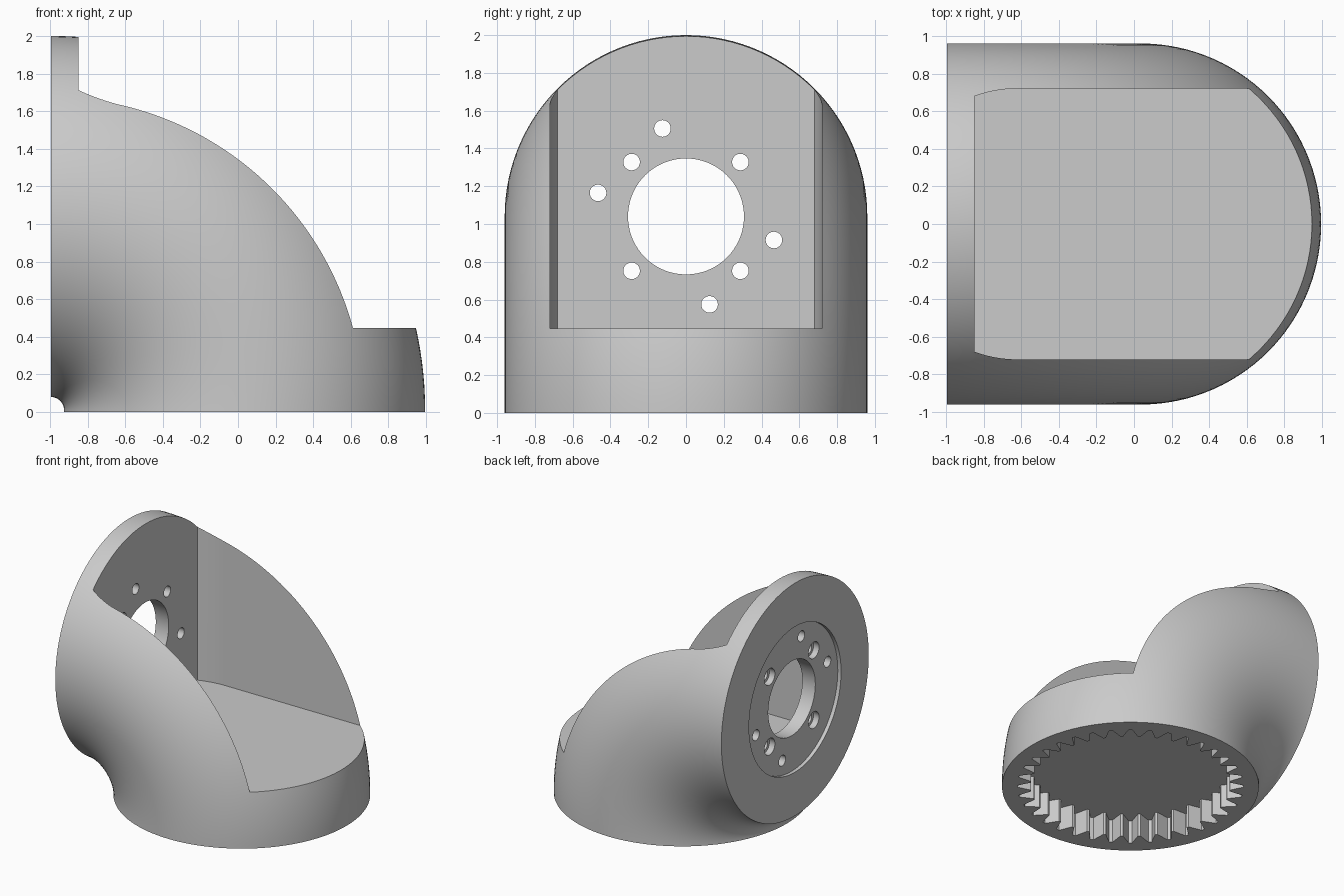
import bpy, bmesh, math

cube = bpy.data.objects.get("Cube")
if cube:
    bpy.data.objects.remove(cube, do_unlink=True)

BEND_X, LIP = -0.995, 0.01      # bend axis position
BEND_R, TUBE_R = 1.03, 0.96     # bend radius and tube radius
FACE_Z = BEND_R + LIP           # height of the flange centre

grey = bpy.data.materials.new("plain grey")
grey.use_nodes = True
grey.diffuse_color = (0.595, 0.595, 0.595, 1)
grey.node_tree.nodes["Principled BSDF"].inputs["Base Color"].default_value = grey.diffuse_color


def loft(name, rings):
    """Closed solid through rings of equal point count."""
    bm = bmesh.new()
    loops = [[bm.verts.new(p) for p in ring] for ring in rings]
    n = len(loops[0])
    for a, b in zip(loops, loops[1:]):
        for i in range(n):
            j = (i + 1) % n
            bm.faces.new((a[i], a[j], b[j], b[i]))
    bm.faces.new(loops[0])
    bm.faces.new(loops[-1])
    bmesh.ops.recalc_face_normals(bm, faces=bm.faces)
    mesh = bpy.data.meshes.new(name)
    bm.to_mesh(mesh)
    bm.free()
    mesh.materials.append(grey)
    obj = bpy.data.objects.new(name, mesh)
    bpy.context.collection.objects.link(obj)
    return obj


def circle(radius, n, cu=0.0, cv=0.0):
    return [(cu + radius * math.cos(2 * math.pi * i / n),
             cv + radius * math.sin(2 * math.pi * i / n)) for i in range(n)]


def cut(profile, start, end, along_x=False):
    """Subtract a prism running along z, or along x from a (y, z) profile."""
    if along_x:
        rings = [[(w, u, v) for u, v in profile] for w in (start, end)]
    else:
        rings = [[(u, v, w) for u, v in profile] for w in (start, end)]
    cutter = loft("cutter", rings)
    cutter.hide_render = True
    mod = body.modifiers.new("cut", "BOOLEAN")
    mod.operation = "DIFFERENCE"
    mod.solver = "EXACT"
    mod.object = cutter
    bpy.ops.object.modifier_apply(modifier=mod.name)
    bpy.data.objects.remove(cutter, do_unlink=True)


# Solid quarter-bend elbow with a short straight lip at the base
section = circle(TUBE_R, 120)
rings = [[(BEND_X + BEND_R + u, v, 0) for u, v in section]]
STEPS = 48
for s in range(STEPS + 1):
    a = math.pi / 2 * s / STEPS
    rings.append([(BEND_X + (BEND_R + u) * math.cos(a), v,
                   LIP + (BEND_R + u) * math.sin(a)) for u, v in section])
body = loft("elbow_housing", rings)
bpy.ops.object.select_all(action="DESELECT")
bpy.context.view_layer.objects.active = body
body.select_set(True)

# Open pocket, its side walls curving inwards next to the flange
side = [(1.3, 0.72)]
for i in range(9):
    t = i / 8
    side.append((-0.62 - 0.227 * t, 0.72 - 0.04 * t * t))
cut(side + [(x, -y) for x, y in reversed(side)], 0.447, 2.3)

# Round recess and bore in the flange
cut(circle(0.60, 96, 0, FACE_Z), -1.2, -0.965, True)
cut(circle(0.307, 72, 0, FACE_Z), -1.2, -0.7, True)

# Four counterbored holes and four plain holes
for k in range(4):
    a = math.radians(45 + 90 * k)
    y, z = 0.407 * math.cos(a), FACE_Z + 0.407 * math.sin(a)
    cut(circle(0.068, 28, y, z), -1.2, -0.915, True)
    cut(circle(0.044, 24, y, z), -1.2, -0.7, True)
for deg in (105, 165, 285, 345):
    a = math.radians(deg)
    cut(circle(0.044, 24, 0.482 * math.cos(a), FACE_Z + 0.482 * math.sin(a)),
        -1.2, -0.7, True)

# Internal ring gear with pointed teeth in the base
TEETH, ROOT, TIP = 36, 0.845, 0.745
gear = []
for k in range(TEETH):
    for radius, offset in ((TIP, -0.43), (ROOT, -0.09), (ROOT, 0.09), (TIP, 0.43)):
        a = 2 * math.pi * (k + offset) / TEETH
        gear.append((BEND_X + BEND_R + radius * math.cos(a), radius * math.sin(a)))
cut(gear, -0.2, 0.19)

bpy.ops.object.shade_smooth_by_angle(angle=math.radians(30))
